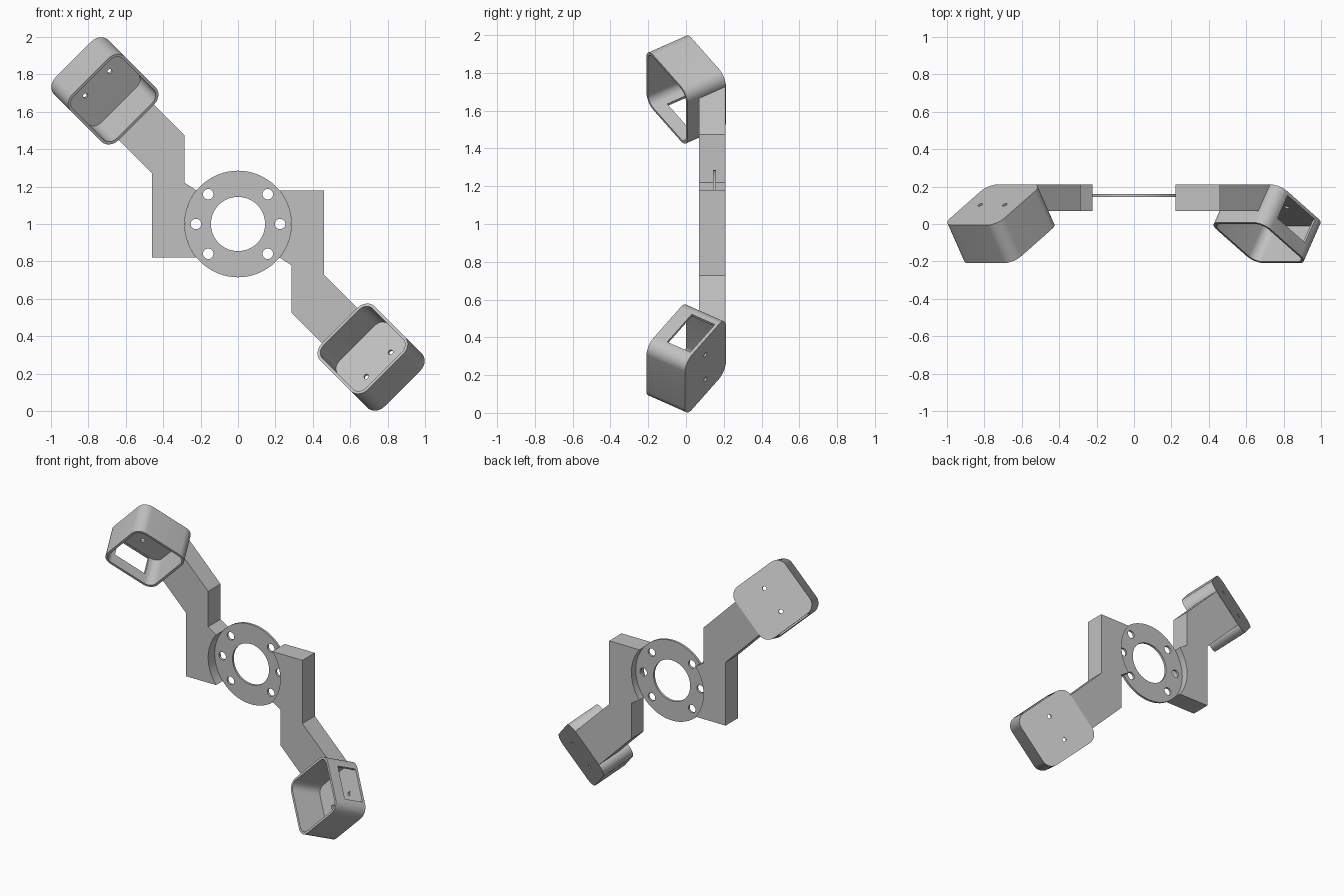
import bpy, bmesh, math
from mathutils import Matrix, Vector

if "Cube" in bpy.data.objects:
    bpy.data.objects.remove(bpy.data.objects["Cube"], do_unlink=True)

grey = bpy.data.materials.new("light_grey")
grey.use_nodes = True
grey.diffuse_color = (0.53, 0.53, 0.53, 1)
grey.node_tree.nodes["Principled BSDF"].inputs["Base Color"].default_value = (0.53, 0.53, 0.53, 1)

S = math.sqrt(0.5)


def arc(cx, cy, r, start, end, n):
    """Points along an arc, angles in degrees."""
    angles = [math.radians(start + (end - start) * i / n) for i in range(n + 1)]
    return [(cx + r * math.cos(a), cy + r * math.sin(a)) for a in angles]


def circle(cx, cy, r, n=32):
    return arc(cx, cy, r, 0, 360, n)[:-1]


def rounded_square(half, r):
    c = half - r
    points = []
    for k, (sx, sy) in enumerate([(1, 1), (-1, 1), (-1, -1), (1, -1)]):
        points += arc(c * sx, c * sy, r, 90 * k, 90 * k + 90, 10)
    return points


def plate_mesh(name, loops, low, high):
    """Filled flat outline with holes, extruded from low to high in local z."""
    curve = bpy.data.curves.new(name, "CURVE")
    curve.dimensions = "2D"
    curve.fill_mode = "BOTH"
    curve.extrude = (high - low) / 2
    for loop in loops:
        spline = curve.splines.new("POLY")
        spline.points.add(len(loop) - 1)
        for point, (x, y) in zip(spline.points, loop):
            point.co = (x, y, 0, 1)
        spline.use_cyclic_u = True
    temp = bpy.data.objects.new(name, curve)
    bpy.context.collection.objects.link(temp)
    graph = bpy.context.evaluated_depsgraph_get()
    mesh = bpy.data.meshes.new_from_object(temp.evaluated_get(graph))
    bpy.data.objects.remove(temp, do_unlink=True)
    bm = bmesh.new()
    bm.from_mesh(mesh)
    bmesh.ops.translate(bm, verts=bm.verts, vec=(0, 0, (low + high) / 2))
    bmesh.ops.remove_doubles(bm, verts=bm.verts, dist=0.0001)
    bmesh.ops.recalc_face_normals(bm, faces=bm.faces)
    bm.to_mesh(mesh)
    bm.free()
    mesh.materials.clear()
    mesh.materials.append(grey)
    return mesh


def place(name, mesh, matrix):
    obj = bpy.data.objects.new(name, mesh)
    bpy.context.collection.objects.link(obj)
    obj.matrix_world = matrix
    bpy.ops.object.select_all(action="DESELECT")
    obj.select_set(True)
    bpy.context.view_layer.objects.active = obj
    bpy.ops.object.shade_smooth_by_angle(angle=math.radians(30))
    return obj


# Upright drawing plane: local x, y, z become world x, z, -y
upright = Matrix.Translation((0, 0, 1)) @ Matrix.Rotation(math.pi / 2, 4, "X")
half_turn = Matrix.Translation((0, 0, 1)) @ Matrix.Rotation(math.pi, 4, "Y") @ Matrix.Translation((0, 0, -1))

# Mounting ring with six bolt holes
RING = 0.285
loops = [circle(0, 0, RING, 64), circle(0, 0, 0.145, 48)]
for degrees in (0, 45, 135, 180, 225, 315):
    a = math.radians(degrees)
    loops.append(circle(0.225 * math.cos(a), 0.225 * math.sin(a), 0.028, 24))
place("mounting_ring", plate_mesh("mounting_ring", loops, -0.16, -0.144), upright)

# Cranked arm, hollowed around the ring, with its far end slanted to the cup wall
END, WIDE = 0.855, 0.133
outline = arc(0, 0, RING, -39, 39, 24)
outline += [(0.46, 0.18), (0.46, -0.272),
            ((END + WIDE) * S, (WIDE - END) * S), ((END - WIDE) * S, (-WIDE - END) * S),
            (0.285, -0.473), (0.285, -0.22)]
arm = plate_mesh("arm", [outline], -0.21, -0.07)
for v in arm.vertices:
    if (v.co.x - v.co.y) * S > 0.8:
        shift = 0.625 * (-v.co.z - 0.14) * S
        v.co.x += shift
        v.co.y -= shift

# Cup frame: origin at the centre of the outer floor, z along the cup axis
tilt = math.radians(58)
side = Vector((S, 0, S))
axis = Vector((math.cos(tilt) * S, math.sin(tilt), -math.cos(tilt) * S))
cup = Matrix((side, axis.cross(side), axis)).transposed().to_4x4()
cup.translation = (1.07 * S, 0.103, 1 - 1.07 * S)

# Cup floor with two screw holes, and cup wall
HALF, DEPTH, THICK = 0.205, 0.24, 0.016
outer = rounded_square(HALF, 0.07)
inner = rounded_square(HALF - THICK, 0.07 - THICK)
floor = plate_mesh("cup_floor", [outer, circle(0.092, 0, 0.014, 20), circle(-0.092, 0, 0.014, 20)], -THICK, 0)
wall = plate_mesh("cup_wall", [outer, inner], -DEPTH, -THICK)

# Rectangular window through one side of the wall
bm = bmesh.new()
bmesh.ops.create_cube(bm, size=1, matrix=Matrix.Translation((HALF, 0, -0.09)) @ Matrix.Diagonal((0.1, 0.245, 0.144, 1)))
cutter_mesh = bpy.data.meshes.new("window_cutter")
bm.to_mesh(cutter_mesh)
bm.free()
cutter_mesh.materials.append(grey)
cutter = bpy.data.objects.new("window_cutter", cutter_mesh)
cutter.hide_render = True
blank = bpy.data.objects.new("wall_blank", wall)
for obj in (cutter, blank):
    bpy.context.collection.objects.link(obj)
cut = blank.modifiers.new("window", "BOOLEAN")
cut.operation = "DIFFERENCE"
cut.solver = "EXACT"
cut.object = cutter
bpy.context.view_layer.update()
wall = bpy.data.meshes.new_from_object(blank.evaluated_get(bpy.context.evaluated_depsgraph_get()))
for obj in (cutter, blank):
    bpy.data.objects.remove(obj, do_unlink=True)

# Both sides, one turned half way round the ring
for label, turn in (("left", Matrix.Identity(4)), ("right", half_turn)):
    for part, mesh, frame in (("arm", arm, upright), ("cup_floor", floor, cup), ("cup_wall", wall, cup)):
        place(label + "_" + part, mesh.copy(), turn @ frame)
